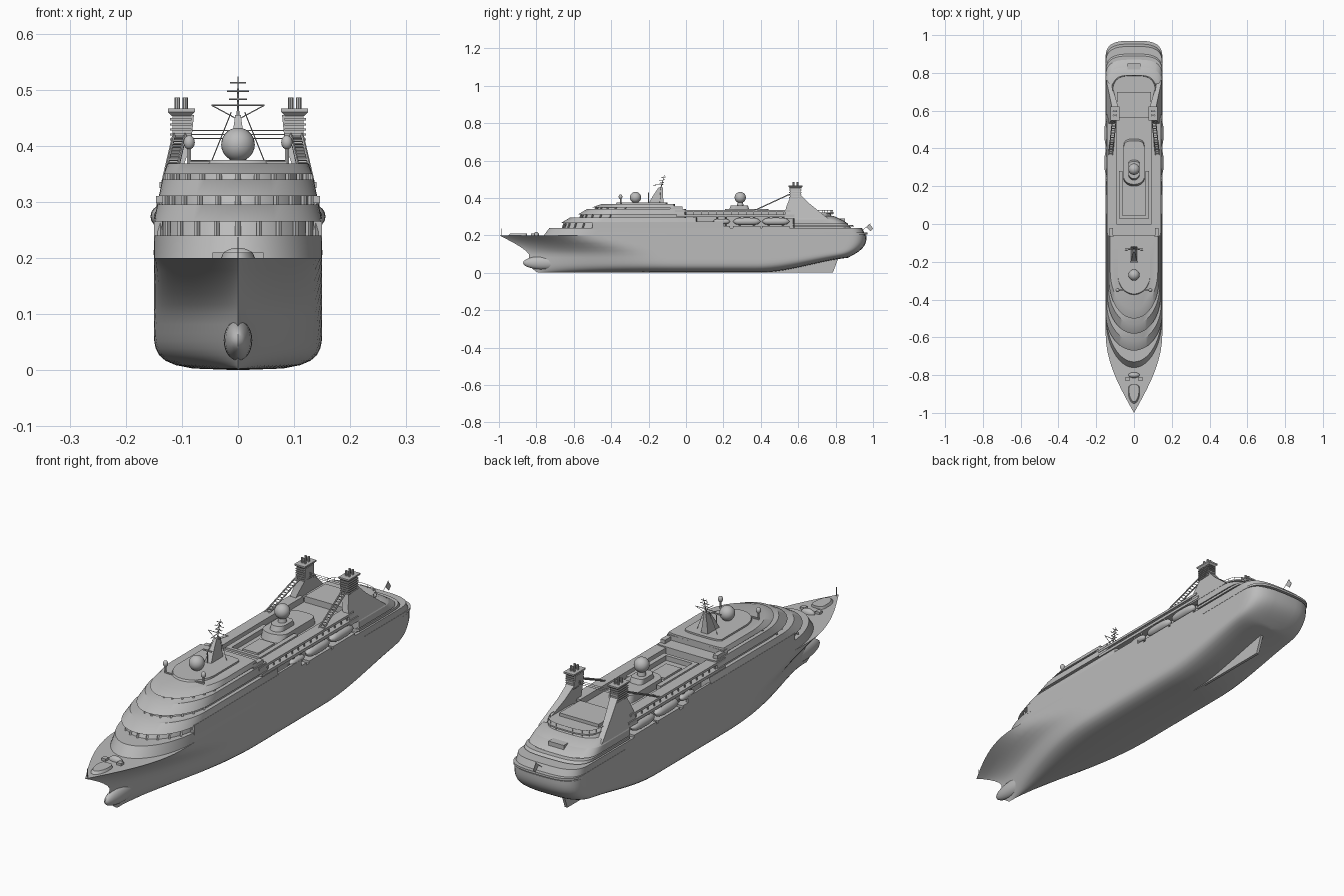
import bpy, bmesh, math
from mathutils import Vector

if "Cube" in bpy.data.objects:
    bpy.data.objects.remove(bpy.data.objects["Cube"])

grey = bpy.data.materials.new("plain_grey")
grey.use_nodes = True
grey.diffuse_color = (0.5, 0.5, 0.5, 1)
grey.node_tree.nodes["Principled BSDF"].inputs["Base Color"].default_value = grey.diffuse_color
parts = []
SIDES = (("left", 1), ("right", -1))

# Main heights and half width of the ship
BEAM = 0.15
DECK = 0.2
BOAT_DECK = 0.24
POOL_DECK = 0.31
PROMENADE = 0.335
ROOF = 0.37


def finish(name, bm):
    bmesh.ops.recalc_face_normals(bm, faces=bm.faces)
    mesh = bpy.data.meshes.new(name)
    bm.to_mesh(mesh)
    bm.free()
    mesh.materials.append(grey)
    part = bpy.data.objects.new(name, mesh)
    bpy.context.scene.collection.objects.link(part)
    parts.append(part)


def skin(name, rings):
    """Join closed rings of points into one capped surface."""
    bm = bmesh.new()
    loops = [[bm.verts.new(point) for point in ring] for ring in rings]
    for low, high in zip(loops, loops[1:]):
        for i in range(len(low)):
            bm.faces.new((low[i - 1], low[i], high[i], high[i - 1]))
    bm.faces.new(loops[0])
    bm.faces.new(loops[-1])
    bmesh.ops.remove_doubles(bm, verts=bm.verts, dist=0.0002)
    finish(name, bm)


def mirrored(half):
    """Close a half outline, running bow to stern, across the centreline."""
    return half + [(-x, y, z) for x, y, z in half[-2:0:-1]]


def outline(front, back, width, z, bow, stern):
    """Deck plan with an elliptical front and a squarer rounded back."""
    turns = [math.pi / 2 * i / 14 for i in range(15)]
    fore = [(width * math.sin(t), front + bow * (1 - math.cos(t)), z) for t in turns]
    aft = [(width * math.sin(t) ** 0.6, back - stern * (1 - abs(math.cos(t)) ** 0.6), z) for t in reversed(turns)]
    aft[-1] = (0, back, z)
    return mirrored(fore + aft)


def deck(name, front, back, width, bottom, top, bow=0.2, stern=0.01, rake=0, aft_rake=0, tuck=0):
    skin(name, [outline(front, back, width, bottom, bow, stern),
                outline(front + rake, back - aft_rake, width - tuck, top, bow, stern)])


def rectangle(x, y, z, width, depth):
    return [(x + i * width, y + j * depth, z) for i, j in ((-1, -1), (1, -1), (1, 1), (-1, 1))]


def block(name, x, y, z):
    middle, depth = (y[0] + y[1]) / 2, (y[1] - y[0]) / 2
    skin(name, [rectangle((x[0] + x[1]) / 2, middle, level, (x[1] - x[0]) / 2, depth) for level in z])


def block_pair(name, x, y, z):
    for side, s in SIDES:
        block(side + "_" + name, (s * x[0], s * x[1]), y, z)


def ball(name, centre, radius, stretch=(1, 1, 1)):
    bm = bmesh.new()
    bmesh.ops.create_uvsphere(bm, u_segments=24, v_segments=14, radius=radius)
    for v in bm.verts:
        v.co = Vector(centre) + v.co * Vector(stretch)
    finish(name, bm)


def rod(name, start, end, radius=0.001, tip=None, sides=6):
    start, end = Vector(start), Vector(end)
    bm = bmesh.new()
    bmesh.ops.create_cone(bm, cap_ends=True, segments=sides, radius1=radius,
                          radius2=radius if tip is None else tip, depth=(end - start).length)
    turn = (end - start).to_track_quat('Z', 'Y')
    for v in bm.verts:
        v.co = turn @ v.co + (start + end) / 2
    finish(name, bm)


def waterline(t):
    """Half hull outline at a fraction t of the hull depth, both ends rounded by rule."""
    stem = -0.84 - 0.16 * max(0, 2 * t - 1) ** 1.3 + 0.05 * max(0, 1 - 2 * t) ** 4
    stern = 0.965 - 0.1 * (1 - t) ** 3
    bilge = (1 - max(0, 1 - 2.2 * t) ** 5) ** (1 / 3)
    entry = 0.75 - 0.33 * t * t
    half = []
    for i in range(57):
        y = stem + (stern - stem) * (1 - math.cos(math.pi * i / 56)) / 2
        fore = math.sin(math.pi / 2 * min(1, (y - stem) / entry)) ** (1.3 - 0.3 * t * t)
        aft = max(0, 1 - max(0, (y - stern) / 0.11 + 1) ** 3.5) ** (1 / 3)
        run = min(1, max(0, (y - 0.38) / 0.57))
        lift = 0.085 * run * run * (3 - 2 * run)
        half.append((BEAM * bilge * fore * aft, y, DECK * t + lift * (1 - t)))
    return half


# Hull with bulb and skeg
skin("hull", [mirrored(waterline((k / 14) ** 1.6)) for k in range(15)])
ball("bow_bulb", (0, -0.76, 0.053), 0.03, (0.85, 3.7, 1.2))
skin("skeg", [[(x, 0.35, 0), (x, 0.785, 0), (x, 0.815, 0.08), (x, 0.35, 0.03)] for x in (-0.006, 0.006)])

# Full length lower house and the rubbing band around the stern
deck("lower_house", -0.76, 0.96, BEAM, DECK, BOAT_DECK, bow=0.27, stern=0.11, rake=0.03, aft_rake=0.02)
deck("stern_band", 0.6, 0.97, BEAM + 0.001, DECK + 0.005, DECK + 0.014, bow=0.01, stern=0.11)

# Three stepped front bands, each over a recessed window strip with pillars
for tier, (front, z) in enumerate(((-0.67, 0.265), (-0.58, POOL_DECK), (-0.5, 0.35))):
    width = BEAM - 0.009 * tier
    back = 0.06 * (1 - tier)
    top = z + (0.03 if tier < 2 else 0.018)
    deck("window_strip", front + 0.015, back, width - 0.012, z - 0.03, z + 0.005, rake=0.02)
    deck("tier_band", front, back, width, z, top, rake=0.05, tuck=0.006)
    for k in range(-5, 6):
        angle = k * 0.27
        x, y = (width - 0.008) * math.sin(angle), front + 0.01 + 0.2 * (1 - math.cos(angle))
        rod("window_pillar", (x, y, z - 0.03), (x, y + 0.01, z), 0.005, sides=4)
deck("roof_platform", -0.38, -0.1, 0.085, ROOF - 0.01, ROOF + 0.005, bow=0.1, stern=0.02, rake=0.01)
block_pair("side_shell", (0.135, BEAM), (-0.5, 0.06), (0.23, 0.27))

# Midship lifeboat recess, pool deck and promenade
block("midship_core", (-0.11, 0.11), (0.04, 0.6), (BOAT_DECK - 0.01, POOL_DECK))
block_pair("recess_bulwark", (0.14, BEAM), (0.05, 0.2), (0.23, 0.275))
block("pool_floor", (-0.146, 0.146), (-0.05, 0.58), (0.298, POOL_DECK))
block_pair("promenade", (0.095, 0.14), (-0.06, 0.56), (PROMENADE - 0.01, PROMENADE))
block_pair("promenade_wall", (0.093, 0.1), (-0.06, 0.56), (POOL_DECK, PROMENADE))
for k in range(14):
    block_pair("promenade_post", (0.133, 0.137), (k * 0.04, k * 0.04 + 0.004), (POOL_DECK, PROMENADE - 0.01))
block("forward_screen", (-0.13, 0.13), (-0.085, -0.06), (POOL_DECK, ROOF - 0.01))
block_pair("screen_wing", (0.11, 0.13), (-0.085, -0.02), (PROMENADE, PROMENADE + 0.02))
block_pair("pool_terrace", (0.06, 0.08), (0.03, 0.28), (POOL_DECK, POOL_DECK + 0.02))
block("pool_terrace_end", (-0.06, 0.06), (0.03, 0.045), (POOL_DECK, POOL_DECK + 0.02))
block("pool_rim", (-0.035, 0.035), (0.08, 0.19), (POOL_DECK, POOL_DECK + 0.007))
deck("pool_bar", 0.2, 0.45, 0.055, POOL_DECK, PROMENADE + 0.005, bow=0.04, stern=0.05, rake=0.01, aft_rake=0.01)
deck("dome_house", 0.23, 0.34, 0.03, PROMENADE, 0.36, bow=0.03, stern=0.03, rake=0.01, aft_rake=0.01)

# Lifeboats with cradles and davits
for side, s in SIDES:
    for y, length, radius in ((0.19, 0.045, 0.014), (0.325, 0.073, 0.02), (0.48, 0.073, 0.02)):
        rings = []
        for i in range(15):
            t = i / 7 - 1
            r = radius * max(0.02, 1 - abs(t) ** 3.5) ** 0.5
            rings.append([(s * 0.136 + r * math.cos(a * math.pi / 8), y + t * length,
                           0.274 + r * math.sin(a * math.pi / 8)) for a in range(16)])
        skin(side + "_lifeboat", rings)
        block(side + "_cradle", (s * 0.1, s * BEAM), (y - length, y + length), (BOAT_DECK - 0.005, BOAT_DECK + 0.01))
        for end in (y - length / 2, y + length / 2):
            rod(side + "_davit", (s * 0.108, end, BOAT_DECK), (s * 0.142, end, POOL_DECK - 0.01), 0.004, sides=4)

# Aft house, stepping down to the stern
aft = dict(bow=0.01, stern=0.11)
deck("aft_window_strip", 0.57, 0.89, 0.138, 0.23, 0.265, aft_rake=0.03, **aft)
deck("aft_lower_band", 0.57, 0.9, BEAM, 0.246, 0.256, aft_rake=0.01, **aft)
deck("aft_house", 0.57, 0.87, BEAM, 0.26, 0.285, aft_rake=0.04, tuck=0.002, **aft)
deck("aft_upper_house", 0.57, 0.83, 0.148, 0.285, 0.303, aft_rake=0.04, tuck=0.008, **aft)
deck("aft_terrace", 0.57, 0.78, 0.125, 0.3, 0.32, aft_rake=0.01, tuck=0.005, **aft)
deck("terrace_lip", 0.6, 0.79, 0.118, 0.316, 0.322, **aft)
block("aft_lounge", (-0.09, 0.09), (0.565, 0.7), (POOL_DECK, PROMENADE))
block("aft_skylight", (-0.035, 0.035), (0.815, 0.85), (0.26, 0.29))
rail = [Vector(p) for p in outline(0.62, 0.785, 0.114, PROMENADE, **aft) if p[1] > 0.65]
for a, b in zip(rail, rail[1:]):
    rod("terrace_rail", a, b, sides=4)
for p in rail[::3]:
    rod("rail_post", (p.x, p.y, POOL_DECK), p, sides=4)

# Twin funnel towers with louvres, flared caps, pipes and ladder braces
profile = ((0.525, 0.29), (0.535, 0.35), (0.555, 0.4), (0.555, 0.455),
           (0.61, 0.455), (0.615, 0.415), (0.66, 0.37), (0.76, 0.29))
for side, s in SIDES:
    skin(side + "_funnel_tower", [[(s * (max(0.117, 0.225 - 0.27 * z) - t * (0.1 * z - 0.007)), y, z)
                                   for y, z in profile] for t in (0, 1)])
    for k in range(6):
        z = 0.4 + 0.009 * k
        block(side + "_louvre", (s * 0.083, s * 0.121), (0.55, 0.617), (z, z + 0.004))
    skin(side + "_funnel_cap", [rectangle(s * 0.101, 0.585, z, width, width + 0.014)
                                for z, width in ((0.453, 0.017), (0.46, 0.024), (0.466, 0.024))])
    for x in (0.094, 0.108):
        for y in (0.575, 0.597):
            rod(side + "_exhaust_pipe", (s * x, y, 0.46), (s * x, y, 0.486), 0.005, sides=8)
    low, high, half = Vector((s * 0.125, 0.36, 0.33)), Vector((s * 0.104, 0.555, 0.42)), Vector((0.01, 0, 0))
    for edge in (-half, half):
        rod(side + "_tower_brace", low + edge, high + edge, 0.003)
    for k in range(1, 16):
        p = low.lerp(high, k / 16)
        rod(side + "_brace_rung", p - half, p + half, 0.002, sides=4)
for z in (0.413, 0.42, 0.427):
    rod("tower_bridge", (-0.09, 0.585, z), (0.09, 0.585, z))

# Satellite domes
for y in (-0.27, 0.29):
    rod("dome_pedestal", (0, y, 0.355), (0, y, 0.39), 0.018, 0.012, sides=16)
    ball("radar_dome", (0, y, 0.402), 0.03)
for side, s in SIDES:
    rod(side + "_dome_stand", (s * 0.087, -0.35, 0.36), (s * 0.087, -0.35, 0.4), 0.004)
    ball(side + "_small_dome", (s * 0.087, -0.35, 0.406), 0.01, (1, 1, 1.25))
rod("dome_bar", (-0.087, -0.35, ROOF), (0.087, -0.35, ROOF), 0.004)

# Raked main mast with yards and stays
skin("mast_base", [rectangle(0, y, z, width, 2.5 * width)
                   for y, z, width in ((-0.16, ROOF, 0.016), (-0.15, 0.41, 0.011), (-0.135, 0.455, 0.005))])
rod("mast_pole", (0, -0.137, 0.445), (0, -0.115, 0.523), 0.003, 0.001)
for z, reach in ((0.472, 0.047), (0.483, 0.016), (0.497, 0.02), (0.512, 0.014)):
    y = 0.28 * z - 0.262
    rod("mast_yard", (-reach, y, z), (reach, y, z), 0.0015)
    rod("mast_arm", (0, y - reach, z - 0.004), (0, y + 0.01, z), 0.0015)
for side, s in SIDES:
    rod(side + "_yard_brace", (s * 0.047, -0.13, 0.472), (s * 0.006, -0.137, 0.45))
    rod(side + "_mast_stay", (s * 0.012, -0.135, 0.46), (s * 0.048, -0.14, ROOF))
rod("radar_post", (0, -0.2, ROOF), (0, -0.2, 0.425), 0.002)
block("radar_bar", (-0.02, 0.02), (-0.203, -0.197), (0.423, 0.428))

# Foredeck fittings, jackstaff and stern flag
deck("foredeck_pad", -0.95, -0.85, 0.03, DECK, DECK + 0.01, bow=0.06, stern=0.03, rake=0.01, tuck=0.004)
ball("breakwater", (0, -0.8, DECK), 0.03, (1, 0.5, 0.6))
block_pair("winch", (0.025, 0.045), (-0.83, -0.81), (DECK, DECK + 0.01))
rod("jackstaff", (0, -0.985, DECK), (0, -0.985, 0.237))
rod("flagstaff", (0, 0.935, 0.22), (0, 0.985, 0.262))
skin("flag", [[(x, 0.965, 0.243), (x, 0.982, 0.262), (x, 1, 0.236), (x, 0.987, 0.222)]
              for x in (-0.001, 0.001)])

bpy.ops.object.select_all(action='DESELECT')
for part in parts:
    part.select_set(True)
bpy.context.view_layer.objects.active = parts[0]
bpy.ops.object.shade_smooth_by_angle(angle=math.radians(35))
